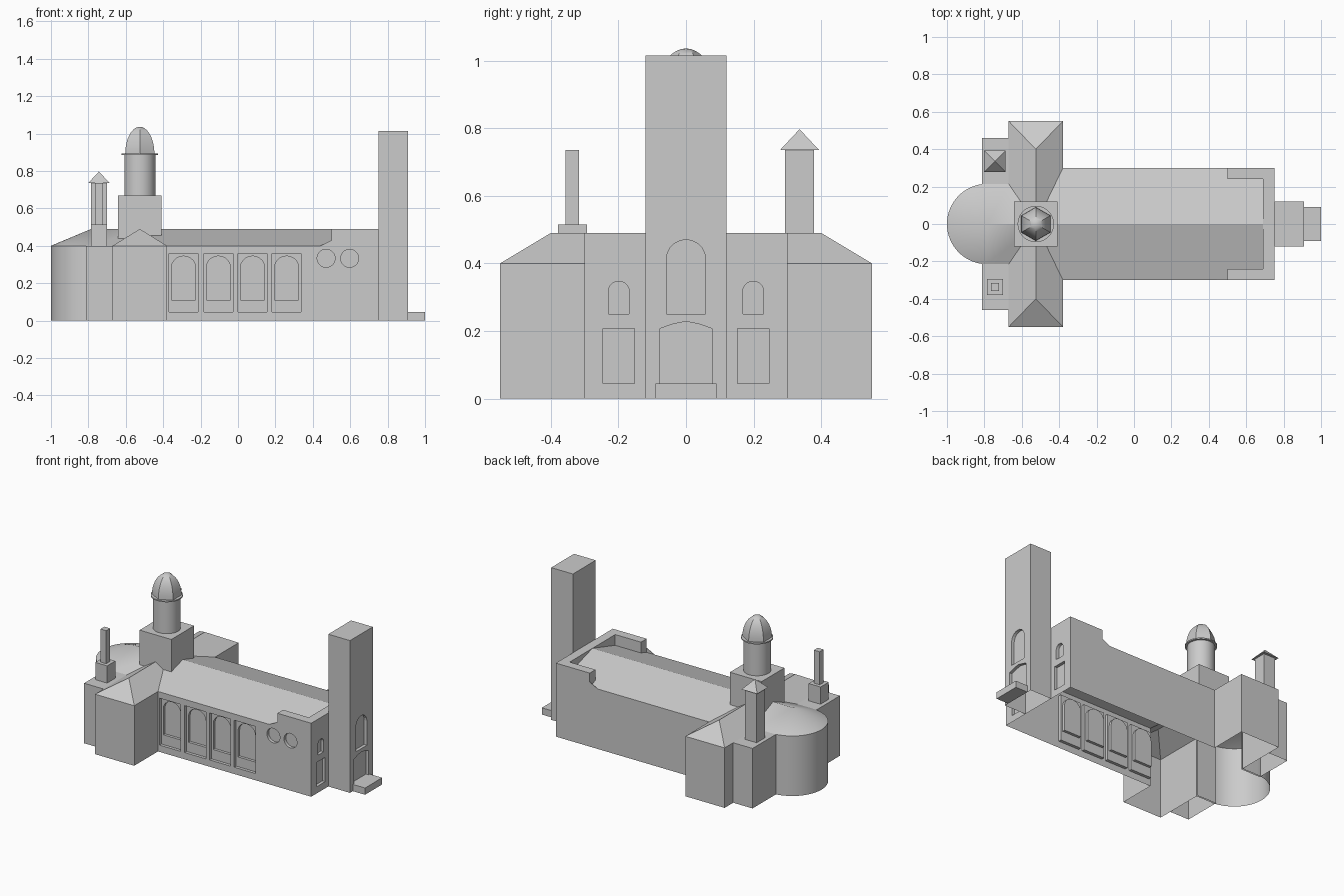
import bpy, bmesh
from math import pi, sin, cos

if "Cube" in bpy.data.objects:
    bpy.data.objects.remove(bpy.data.objects["Cube"])

CX = -0.525          # centre of the crossing
EAVE, RIDGE = 0.40, 0.49


def finish(name, bm, smooth=False, drop=None):
    bmesh.ops.remove_doubles(bm, verts=bm.verts, dist=1e-5)
    bmesh.ops.recalc_face_normals(bm, faces=bm.faces)
    if drop:
        bm.normal_update()
        bmesh.ops.delete(bm, geom=[f for f in bm.faces if drop(f)], context='FACES')
    me = bpy.data.meshes.new(name)
    bm.to_mesh(me)
    bm.free()
    ob = bpy.data.objects.new(name, me)
    bpy.context.collection.objects.link(ob)
    if smooth:
        bpy.ops.object.select_all(action='DESELECT')
        ob.select_set(True)
        bpy.context.view_layer.objects.active = ob
        bpy.ops.object.shade_smooth_by_angle(angle=0.5)
    return ob


def poly(name, verts, faces, **kw):
    bm = bmesh.new()
    vs = [bm.verts.new(v) for v in verts]
    for f in faces:
        bm.faces.new([vs[i] for i in f])
    return finish(name, bm, **kw)


def prism(bm, pts, axis, a, b):
    """Extrude a 2D outline along an axis from a to b."""
    place = {'x': lambda u, v, w: (w, u, v), 'y': lambda u, v, w: (u, w, v),
             'z': lambda u, v, w: (u, v, w)}[axis]
    lo = [bm.verts.new(place(u, v, a)) for u, v in pts]
    hi = [bm.verts.new(place(u, v, b)) for u, v in pts]
    bm.faces.new(lo[::-1])
    bm.faces.new(hi)
    for i in range(len(pts)):
        j = (i + 1) % len(pts)
        bm.faces.new((lo[i], lo[j], hi[j], hi[i]))


def solid(name, pts, axis, a, b, **kw):
    bm = bmesh.new()
    prism(bm, pts, axis, a, b)
    return finish(name, bm, **kw)


def rect(u0, u1, v0, v1):
    return [(u0, v0), (u1, v0), (u1, v1), (u0, v1)]


def circle(cu, cv, r, n=32):
    return [(cu + r * cos(2 * pi * i / n), cv + r * sin(2 * pi * i / n)) for i in range(n)]


def arch(c, hw, z0, spring, top, n=10):
    return [(c - hw, z0), (c + hw, z0)] + [
        (c + hw * cos(pi * i / n), spring + (top - spring) * sin(pi * i / n)) for i in range(n + 1)]


def cutter(name, parts, axis, a, b):
    bm = bmesh.new()
    for p in parts:
        prism(bm, p, axis, a, b)
    ob = finish(name, bm)
    ob.hide_render = True
    return ob


def carve(ob, cutters, drop):
    """Cut the recesses, then open the hidden faces of the shell."""
    for c in cutters:
        m = ob.modifiers.new('cut', 'BOOLEAN')
        m.operation, m.solver, m.object = 'DIFFERENCE', 'EXACT', c
    bm = bmesh.new()
    bm.from_object(ob, bpy.context.evaluated_depsgraph_get())
    ob.modifiers.clear()
    bm.normal_update()
    bmesh.ops.delete(bm, geom=[f for f in bm.faces if drop(f)], context='FACES')
    bm.to_mesh(ob.data)
    bm.free()
    for c in cutters:
        bpy.data.objects.remove(c)


def floor(f, z=0.0):
    return f.normal.z < -0.9 and f.calc_center_median().z < z + 0.001


# Nave with gabled roof running into the crossing
nave = poly('nave', [(-.38, -.3, 0), (.75, -.3, 0), (.75, .3, 0), (-.38, .3, 0),
                     (-.38, -.3, EAVE), (.75, -.3, EAVE), (.75, .3, EAVE), (-.38, .3, EAVE),
                     (CX, 0, RIDGE), (.69, 0, RIDGE)],
            [(0, 3, 2, 1), (0, 1, 5, 4), (1, 2, 6, 5), (2, 3, 7, 6), (3, 0, 4, 7),
             (4, 5, 9, 8), (6, 7, 8, 9), (5, 6, 9), (7, 4, 8)])
bays = [-.291, -.105, .078, .260]
panels = cutter('panel_cutter', [rect(x - .078, x + .078, .045, .358) for x in bays]
                + [circle(x, .333, .048) for x in (.471, .597)], 'y', -.4, -.28)
arches = cutter('arch_cutter', [arch(x, .064, .11, .285, .345) for x in bays], 'y', -.4, -.262)
facade = cutter('facade_cutter', [arch(s * .199, .031, .25, .316, .347) for s in (-1, 1)]
                + [rect(s * .199 - .046, s * .199 + .046, .045, .207) for s in (-1, 1)],
                'x', .73, .85)
carve(nave, [panels, arches, facade],
      lambda f: floor(f) or (f.calc_center_median().x < -.379 and f.normal.x < -.5))

# Parapet around the entrance end
solid('parapet', [(.5, -.3), (.75, -.3), (.75, .3), (.5, .3), (.5, .24), (.69, .24),
                  (.69, -.24), (.5, -.24)], 'z', EAVE, RIDGE, drop=lambda f: floor(f, EAVE))
for s, side in ((-1, 'front'), (1, 'back')):
    solid(f'parapet_wedge_{side}', [(.44, EAVE), (.5, EAVE), (.5, .43)], 'y', s * .3, s * .296)

# Bell tower with arch and doorway
tower = solid('bell_tower', rect(.75, .91, -.12, .12), 'z', 0, 1.015)
carve(tower, [cutter('tower_cutter', [arch(0, .058, .25, .412, .47),
                                      [(-.077, .045), (.077, .045), (.077, .207),
                                       (.04, .22), (0, .228), (-.04, .22), (-.077, .207)]],
                     'x', .89, 1.1)], floor)
solid('entrance_step', rect(.91, 1.0, -.09, .09), 'z', 0, .045)

# Transept: mirrored halves with hipped ends, notched for nave and apse roofs
bm = bmesh.new()
for s in (-1, 1):
    def face(*pts):
        bm.faces.new([bm.verts.new((x, s * y, z)) for x, y, z in pts])
    xl, xr = -.67, -.38
    face((xl, .55, 0), (xr, .55, 0), (xr, .55, EAVE), (xl, .55, EAVE))
    face((xr, .3, 0), (xr, .55, 0), (xr, .55, EAVE), (xr, .3, EAVE))
    face((xl, .215, 0), (xl, .55, 0), (xl, .55, EAVE), (xl, .215, EAVE))
    face((xl, .55, EAVE), (xr, .55, EAVE), (CX, .4, RIDGE))
    face((xr, .3, EAVE), (xr, .55, EAVE), (CX, .4, RIDGE), (CX, 0, RIDGE))
    face((xl, .215, EAVE), (xl, .55, EAVE), (CX, .4, RIDGE), (CX, 0, RIDGE))
finish('transept', bm)

# Apse: half-round wall, half-cone roof and short gable
N, R, AX = 32, .215, -.785
out = [(-.67, R)] + [(AX + R * cos(pi / 2 + pi * i / N), R * sin(pi / 2 + pi * i / N))
                     for i in range(N + 1)] + [(-.67, -R)]
n = len(out)
verts = [(x, y, 0) for x, y in out] + [(x, y, EAVE) for x, y in out]
verts += [(AX, 0, RIDGE), (CX, 0, RIDGE)]
faces = [(i, i + 1, n + i + 1, n + i) for i in range(n - 1)]
faces += [(n + i, n + i + 1, 2 * n) for i in range(1, n - 2)]
faces += [(n, n + 1, 2 * n, 2 * n + 1), (2 * n - 2, 2 * n - 1, 2 * n + 1, 2 * n)]
poly('apse', verts, faces, smooth=True)

# Side chapels between apse and transept
for s, side in ((-1, 'front'), (1, 'back')):
    solid(f'chapel_{side}', rect(-.813, -.67, s * .205, s * .46), 'z', 0, EAVE,
          drop=lambda f: floor(f) or f.normal.x > .9)

# Front chimney turret and back roofed turret
solid('front_turret_base', rect(-.787, -.70, -.379, -.293), 'z', EAVE, .515,
      drop=lambda f: floor(f, EAVE))
solid('front_turret_shaft', rect(-.765, -.722, -.357, -.316), 'z', .515, .735,
      drop=lambda f: floor(f, .515))
solid('back_turret_shaft', rect(-.787, -.70, .293, .379), 'z', EAVE, .735,
      drop=lambda f: floor(f, EAVE))
base = [(x, y, .735) for x, y in rect(-.801, -.686, .278, .394)]
poly('back_turret_roof', base + [(-.7435, .336, .797)],
     [(0, 3, 2, 1), (0, 1, 4), (1, 2, 4), (2, 3, 4), (3, 0, 4)])

# Crossing base, round drum and cornice
solid('crossing_base', rect(CX - .117, CX + .117, -.12, .12), 'z', .435, .67,
      drop=lambda f: floor(f, .435))
solid('drum', circle(CX, 0, .083, 48), 'z', .67, .89, smooth=True)
solid('drum_cornice', circle(CX, 0, .097, 48), 'z', .886, .894, smooth=True)

# Six-sided dome, smooth upward with sharp ribs
bm = bmesh.new()
LEVELS = 10
for i in range(6):
    a0, a1 = pi / 6 + i * pi / 3, pi / 6 + (i + 1) * pi / 3
    for k in range(LEVELS):
        quad = []
        for a, t in ((a0, k), (a1, k), (a1, k + 1), (a0, k + 1)):
            r, z = .09 * cos(pi / 2 * t / LEVELS), .892 + .144 * sin(pi / 2 * t / LEVELS)
            quad.append((CX + r * cos(a), r * sin(a), z))
        if k == LEVELS - 1:
            quad = quad[:3]
        bm.faces.new([bm.verts.new(q) for q in quad])
finish('dome', bm, smooth=True)
